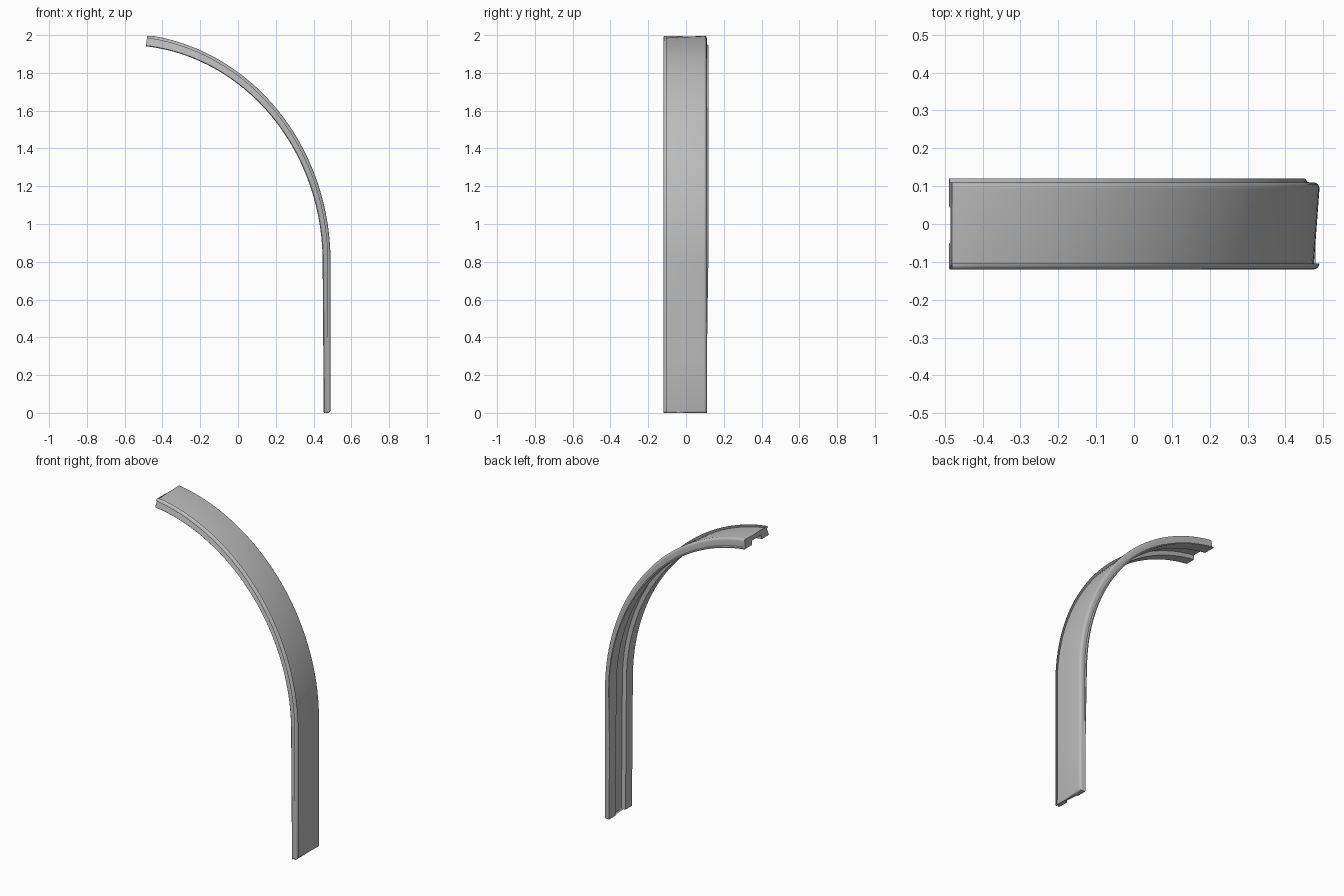
import bpy, bmesh
from math import sin, cos, pi, radians, hypot

cube = bpy.data.objects.get("Cube")
if cube:
    bpy.data.objects.remove(cube, do_unlink=True)

grey = bpy.data.materials.new("plain grey")
grey.use_nodes = True
colour = (0.5, 0.5, 0.5, 1)
grey.diffuse_color = colour
grey.node_tree.nodes["Principled BSDF"].inputs["Base Color"].default_value = colour

FRONT, BACK = -0.12, 0.11          # side faces of the strip
CENTRE_X, SPRING_Z = -0.62, 0.8    # where the curve leaves the straight leg
RX, RZ = 1.11, 1.21
END_ANGLE = radians(82.75)
ROUND = 0.016


def section(thick, lip):
    """Channel cross-section as (y, depth below the outer face)."""
    pts = []
    for i in range(5):
        a = i / 4 * pi / 2
        pts.append((FRONT + ROUND * (1 - sin(a)), ROUND * (1 - cos(a))))
    pts.reverse()
    pts += [(FRONT, thick - 0.004), (FRONT + 0.004, thick)]
    # groove along the inner face
    groove = thick - 0.025
    pts += [(-0.052, thick), (-0.048, groove), (0.042, groove), (0.046, thick)]
    # thin lip along the back inner edge
    pts += [(BACK + lip, thick), (BACK + lip, thick - 0.006), (BACK, thick - 0.009)]
    for i in range(5):
        a = i / 4 * pi / 2
        pts.append((BACK - ROUND * (1 - cos(a)), ROUND * (1 - sin(a))))
    return pts


# Path stations: outer point, inward direction, thickness, edge inset
stations = []
for z, inset in ((0, 0.01), (0.004, 0.004), (0.012, 0), (0.3, 0), (0.55, 0)):
    stations.append((0.49, z, -1, 0, 0.036 + 0.006 * z / SPRING_Z, inset))
STEPS = 40
for i in range(STEPS + 1):
    t = END_ANGLE * i / STEPS
    nx, nz = -cos(t) / RX, -sin(t) / RZ
    length = hypot(nx, nz)
    stations.append((CENTRE_X + RX * cos(t), SPRING_Z + RZ * sin(t),
                     nx / length, nz / length, 0.042 + 0.018 * (i / STEPS) ** 2,
                     0.004 if i == STEPS else 0))

# Loft the section along the path
bm = bmesh.new()
rings = []
for x, z, nx, nz, thick, inset in stations:
    lip = max(0.001, min(0.01, 0.01 * (z - 0.3) / 0.6))
    ring = []
    for y, d in section(thick, lip):
        d = max(d, inset)
        ring.append(bm.verts.new((x + nx * d, y, z + nz * d)))
    rings.append(ring)
for a, b in zip(rings, rings[1:]):
    for i in range(len(a)):
        j = (i + 1) % len(a)
        bm.faces.new((a[i], a[j], b[j], b[i]))
bm.faces.new(rings[0])
bm.faces.new(rings[-1])
bmesh.ops.recalc_face_normals(bm, faces=bm.faces)

mesh = bpy.data.meshes.new("curved_trim")
bm.to_mesh(mesh)
bm.free()
mesh.materials.append(grey)
trim = bpy.data.objects.new("curved_trim", mesh)
bpy.context.collection.objects.link(trim)
bpy.ops.object.select_all(action="DESELECT")
trim.select_set(True)
bpy.context.view_layer.objects.active = trim
bpy.ops.object.shade_smooth_by_angle(angle=radians(35))
